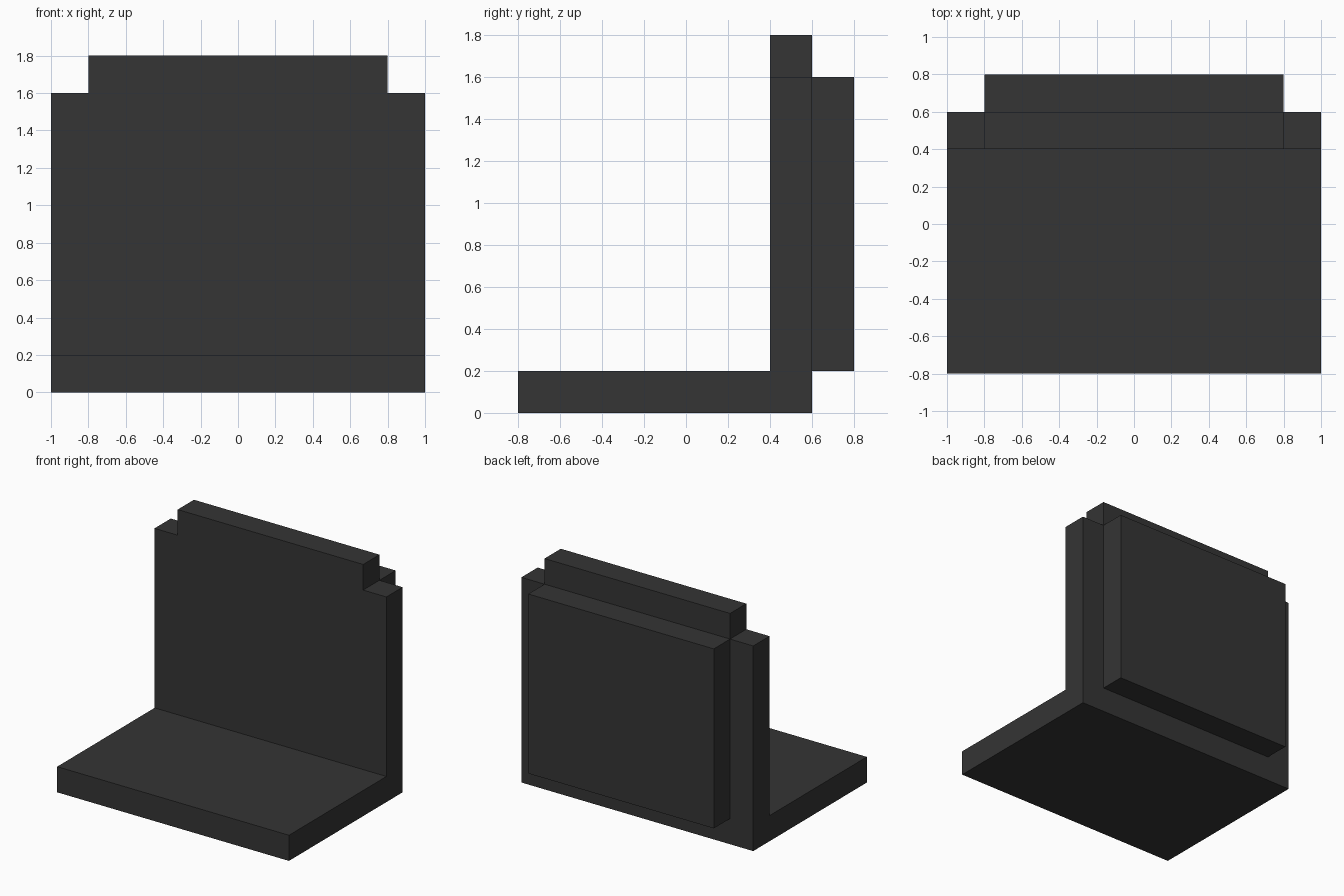
import bpy
import bmesh
from mathutils import Vector

if "Cube" in bpy.data.objects:
    bpy.data.objects.remove(bpy.data.objects["Cube"])

charcoal = bpy.data.materials.new("charcoal")
charcoal.diffuse_color = (0.035, 0.035, 0.035, 1)
charcoal.use_nodes = True
charcoal.node_tree.nodes["Principled BSDF"].inputs["Base Color"].default_value = charcoal.diffuse_color


def extrude_profile(name, points, offset):
    """Fill a closed outline and extrude it along the offset vector."""
    bm = bmesh.new()
    face = bm.faces.new([bm.verts.new(p) for p in points])
    result = bmesh.ops.extrude_face_region(bm, geom=[face], use_keep_orig=True)
    moved = [v for v in result["geom"] if isinstance(v, bmesh.types.BMVert)]
    bmesh.ops.translate(bm, verts=moved, vec=Vector(offset))
    bmesh.ops.recalc_face_normals(bm, faces=bm.faces)
    mesh = bpy.data.meshes.new(name)
    bm.to_mesh(mesh)
    bm.free()
    mesh.materials.append(charcoal)
    obj = bpy.data.objects.new(name, mesh)
    bpy.context.collection.objects.link(obj)
    return obj


# Seat and backrest share one L-shaped side outline
side = [(-0.8, 0), (0.6, 0), (0.6, 1.6), (0.4, 1.6), (0.4, 0.2), (-0.8, 0.2)]
extrude_profile("seat_and_backrest", [(-1, y, z) for y, z in side], (2, 0, 0))

# Narrower rail along the top of the backrest
rail = [(0.4, 1.6), (0.6, 1.6), (0.6, 1.8), (0.4, 1.8)]
extrude_profile("top_rail", [(-0.8, y, z) for y, z in rail], (1.6, 0, 0))

# Raised panel on the rear of the backrest
panel = [(0.6, 0.2), (0.8, 0.2), (0.8, 1.6), (0.6, 1.6)]
extrude_profile("rear_panel", [(-0.8, y, z) for y, z in panel], (1.6, 0, 0))
